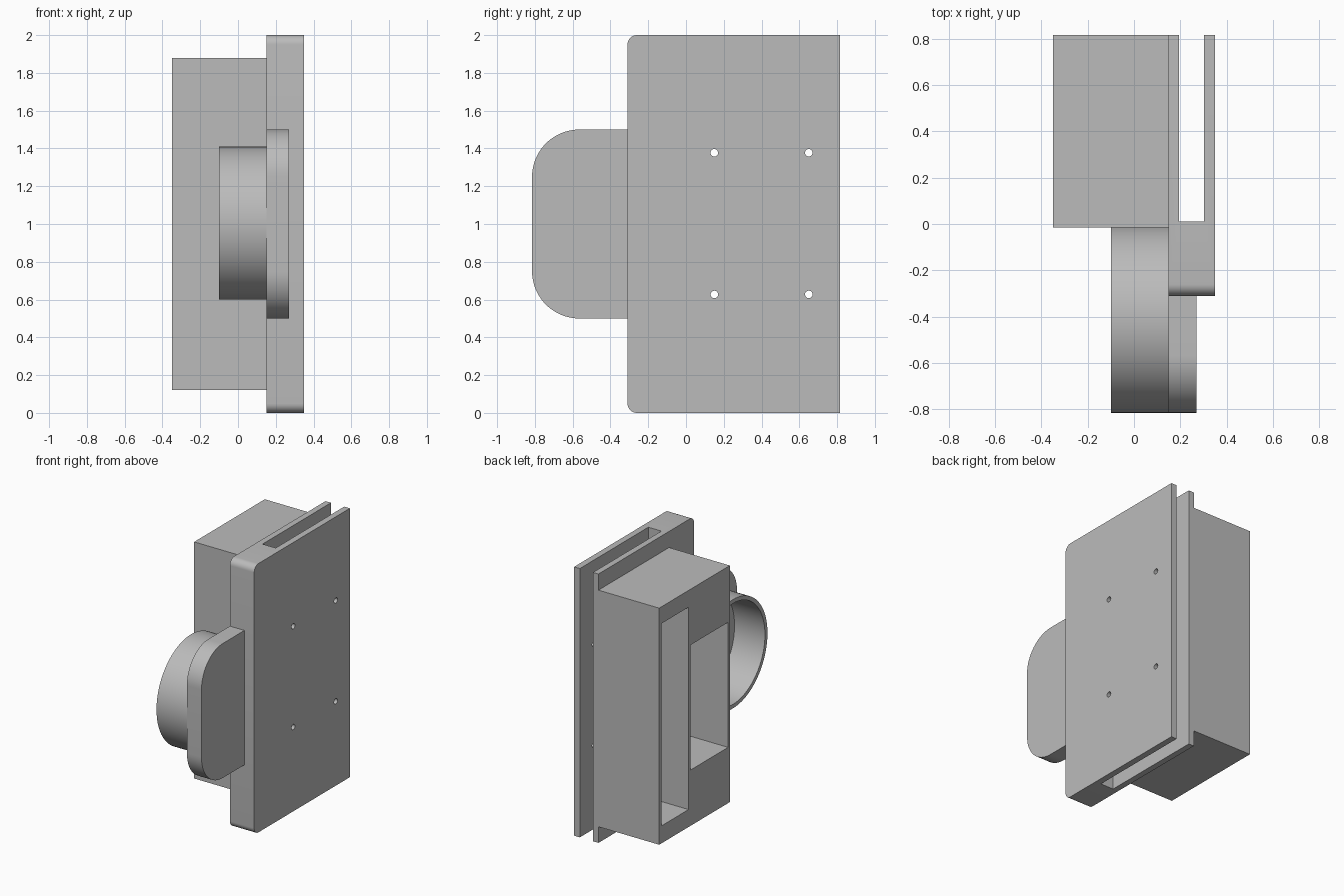
import bpy
import bmesh
from math import radians, cos, sin, pi
from mathutils import Matrix

cube = bpy.data.objects.get("Cube")
if cube:
    bpy.data.objects.remove(cube, do_unlink=True)

grey = bpy.data.materials.new("plain_grey")
grey.use_nodes = True
COLOUR = (0.5, 0.5, 0.5, 1)
grey.diffuse_color = COLOUR
grey.node_tree.nodes["Principled BSDF"].inputs["Base Color"].default_value = COLOUR


def add_object(name, bm):
    bmesh.ops.recalc_face_normals(bm, faces=bm.faces)
    mesh = bpy.data.meshes.new(name)
    bm.to_mesh(mesh)
    bm.free()
    mesh.materials.append(grey)
    obj = bpy.data.objects.new(name, mesh)
    bpy.context.collection.objects.link(obj)
    return obj


def box(name, x, y, z):
    """Box from (low, high) pairs on each axis."""
    bm = bmesh.new()
    bmesh.ops.create_cube(bm, size=1)
    for v in bm.verts:
        v.co = [lo + (c + 0.5) * (hi - lo) for c, (lo, hi) in zip(v.co, (x, y, z))]
    return add_object(name, bm)


def rod(name, x, y, z, radius, sides):
    """Cylinder lying along x."""
    bm = bmesh.new()
    place = Matrix.Translation(((x[0] + x[1]) / 2, y, z)) @ Matrix.Rotation(pi / 2, 4, "Y")
    bmesh.ops.create_cone(bm, cap_ends=True, segments=sides, radius1=radius,
                          radius2=radius, depth=x[1] - x[0], matrix=place)
    return add_object(name, bm)


def rounded_plate(name, x, y, z, radius, steps):
    """Upright plate whose two front corners are rounded, extruded along x."""
    outline = [(y[1], z[0]), (y[1], z[1])]
    for centre_z, start in ((z[1] - radius, pi / 2), (z[0] + radius, pi)):
        for i in range(steps + 1):
            a = start + i * pi / 2 / steps
            outline.append((y[0] + radius + radius * cos(a), centre_z + radius * sin(a)))
    bm = bmesh.new()
    face = bm.faces.new([bm.verts.new((x[0], py, pz)) for py, pz in outline])
    extruded = bmesh.ops.extrude_face_region(bm, geom=[face])["geom"]
    verts = [g for g in extruded if isinstance(g, bmesh.types.BMVert)]
    bmesh.ops.translate(bm, verts=verts, vec=(x[1] - x[0], 0, 0))
    return add_object(name, bm)


def select_only(obj):
    bpy.ops.object.select_all(action="DESELECT")
    obj.select_set(True)
    bpy.context.view_layer.objects.active = obj


def cut(obj, cutters):
    select_only(obj)
    for cutter in cutters:
        mod = obj.modifiers.new("cut", "BOOLEAN")
        mod.operation = "DIFFERENCE"
        mod.solver = "EXACT"
        mod.object = cutter
        bpy.ops.object.modifier_apply(modifier=mod.name)


# Main plate with a through slot, open at the back
main_plate = rounded_plate("main_plate", (0.15, 0.35), (-0.31, 0.815), (0, 2), 0.05, 8)
slot_cutter = box("slot_cutter", (0.195, 0.303), (0.01, 1), (-0.1, 2.1))

# Four screw holes through the plate
hole_cutters = [rod("screw_hole_cutter", (-0.2, 0.5), y, z, 0.02, 24)
                for y in (0.15, 0.65) for z in (0.627, 1.377)]

# Housing with two pockets opening to its right side
housing = box("housing", (-0.35, 0.15), (-0.015, 0.815), (0.12, 1.88))
pocket_cutters = [
    box("tall_pocket_cutter", (-0.5, 0.149), (0.47, 0.79), (0.25, 1.755)),
    box("short_pocket_cutter", (-0.5, 0.149), (0.005, 0.445), (0.535, 1.465)),
]

# Grip plate and finger ring at the front
grip_plate = rounded_plate("grip_plate", (0.15, 0.27), (-0.815, -0.31), (0.5, 1.5), 0.25, 20)
finger_ring = rod("finger_ring", (-0.1, 0.15), -0.41, 1.005, 0.405, 96)
ring_bore = rod("ring_bore_cutter", (-0.3, 0.3), -0.41, 1.005, 0.375, 96)

cut(main_plate, [slot_cutter] + hole_cutters)
cut(housing, pocket_cutters + hole_cutters)
cut(finger_ring, [ring_bore])

# Hide the cutters and shade the parts
for helper in [slot_cutter, ring_bore] + hole_cutters + pocket_cutters:
    helper.hide_render = True
    helper.hide_set(True)
for part in (main_plate, housing, grip_plate, finger_ring):
    select_only(part)
    bpy.ops.object.shade_smooth_by_angle(angle=radians(30))
